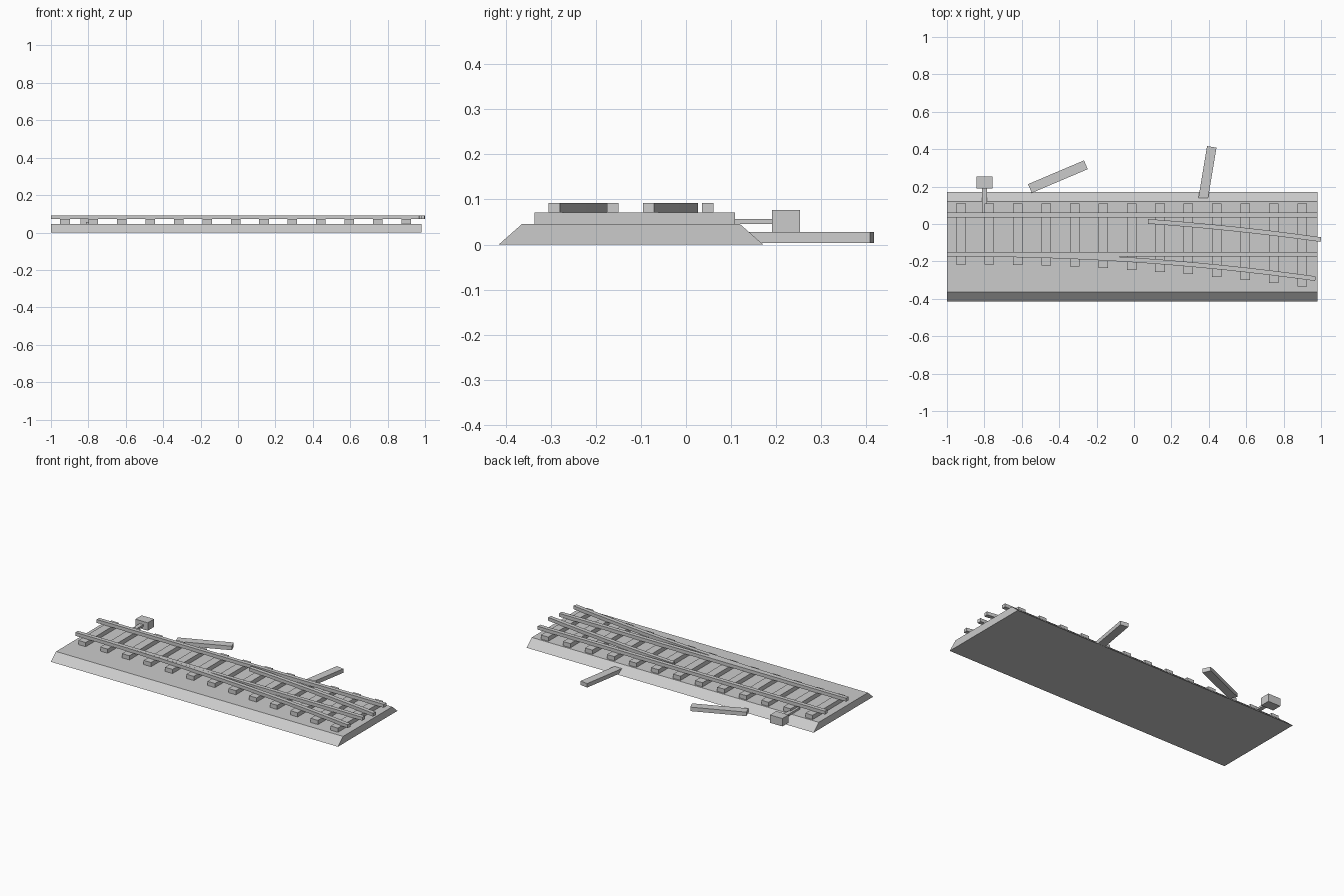
import bpy, bmesh, math
from mathutils import Matrix

cube = bpy.data.objects.get("Cube")
if cube:
    bpy.data.objects.remove(cube, do_unlink=True)

grey = bpy.data.materials.new("plain_grey")
grey.use_nodes = True
grey.diffuse_color = (0.6, 0.6, 0.6, 1)
grey.node_tree.nodes["Principled BSDF"].inputs["Base Color"].default_value = (0.6, 0.6, 0.6, 1)


def finish(name, bm):
    bmesh.ops.recalc_face_normals(bm, faces=bm.faces)
    mesh = bpy.data.meshes.new(name)
    bm.to_mesh(mesh)
    bm.free()
    mesh.materials.append(grey)
    obj = bpy.data.objects.new(name, mesh)
    bpy.context.collection.objects.link(obj)
    return obj


def box(name, low, high, angle=0):
    """Box between two corners, turned about its own vertical axis."""
    bm = bmesh.new()
    bmesh.ops.create_cube(bm, size=1)
    size = [b - a for a, b in zip(low, high)]
    centre = [(a + b) / 2 for a, b in zip(low, high)]
    bm.transform(Matrix.Translation(centre) @ Matrix.Rotation(angle, 4, "Z")
                 @ Matrix.Diagonal((*size, 1)))
    return finish(name, bm)


def sweep(name, sections):
    """Skin a row of matching cross-sections and cap both ends."""
    bm = bmesh.new()
    rings = [[bm.verts.new(p) for p in ring] for ring in sections]
    for a, b in zip(rings, rings[1:]):
        for i in range(len(a)):
            j = (i + 1) % len(a)
            bm.faces.new((a[i], a[j], b[j], b[i]))
    bm.faces.new(rings[0])
    bm.faces.new(rings[-1])
    return finish(name, bm)


START, END = -1.0, 0.98
BED_TOP, TIE_TOP, RAIL_TOP = 0.045, 0.071, 0.092
RAIL_W, TIE_W, TIE_LEN = 0.025, 0.051, 0.325
BACK_RAIL, FRONT_RAIL = 0.0485, -0.1625     # rail centre lines
CURVE_X, RADIUS = -0.9, 13.55               # where the branch leaves, and its radius
CENTRE_Y = FRONT_RAIL - RADIUS
END_ANGLE = math.asin(0.138)

# Ballast bed with sloping long sides
profile = [(-0.415, 0), (0.171, 0), (0.12, BED_TOP), (-0.364, BED_TOP)]
sweep("ballast_bed", [[(x, y, z) for y, z in profile] for x in (START, END)])

# Sleepers, growing longer to carry the branch
for i in range(13):
    x = -0.925 + i * 0.152
    drop = max(0, x - CURVE_X) ** 2 / (2 * RADIUS)
    box(f"sleeper_{i + 1}", (x - TIE_W / 2, -0.216 - drop, BED_TOP - 0.002),
        (x + TIE_W / 2, 0.109, TIE_TOP))

# Straight rails
for name, y in (("back_rail", BACK_RAIL), ("front_rail", FRONT_RAIL)):
    box(name, (START, y - RAIL_W / 2, TIE_TOP), (END, y + RAIL_W / 2, RAIL_TOP))


# Curved branch rails
def branch_rail(name, radius, first_angle, steps):
    rings = []
    for i in range(steps + 1):
        a = first_angle + (END_ANGLE - first_angle) * i / steps
        rings.append([(CURVE_X + r * math.sin(a), CENTRE_Y + r * math.cos(a), z)
                      for r, z in ((radius - RAIL_W / 2, TIE_TOP),
                                   (radius + RAIL_W / 2, TIE_TOP),
                                   (radius + RAIL_W / 2, RAIL_TOP - 0.0003),
                                   (radius - RAIL_W / 2, RAIL_TOP - 0.0003))])
    sweep(name, rings)


outer = RADIUS + BACK_RAIL - FRONT_RAIL
branch_rail("branch_front_rail", RADIUS, 0.01, 14)
branch_rail("branch_back_rail", outer, math.asin((0.075 - CURVE_X) / outer), 8)

# Switch machine and its rod
box("switch_box", (-0.842, 0.191, 0.028), (-0.756, 0.253, 0.077))
box("switch_rod", (-0.813, 0.04, BED_TOP), (-0.787, 0.2, 0.057))

# Loose sleepers lying beside the bed
for name, x, y, degrees in (("loose_sleeper_left", 0.389, 0.252, 80.5),
                            ("loose_sleeper_right", -0.407, 0.253, 23)):
    box(name, (x - TIE_LEN / 2, y - TIE_W / 2, 0.003),
        (x + TIE_LEN / 2, y + TIE_W / 2, 0.028), math.radians(degrees))
